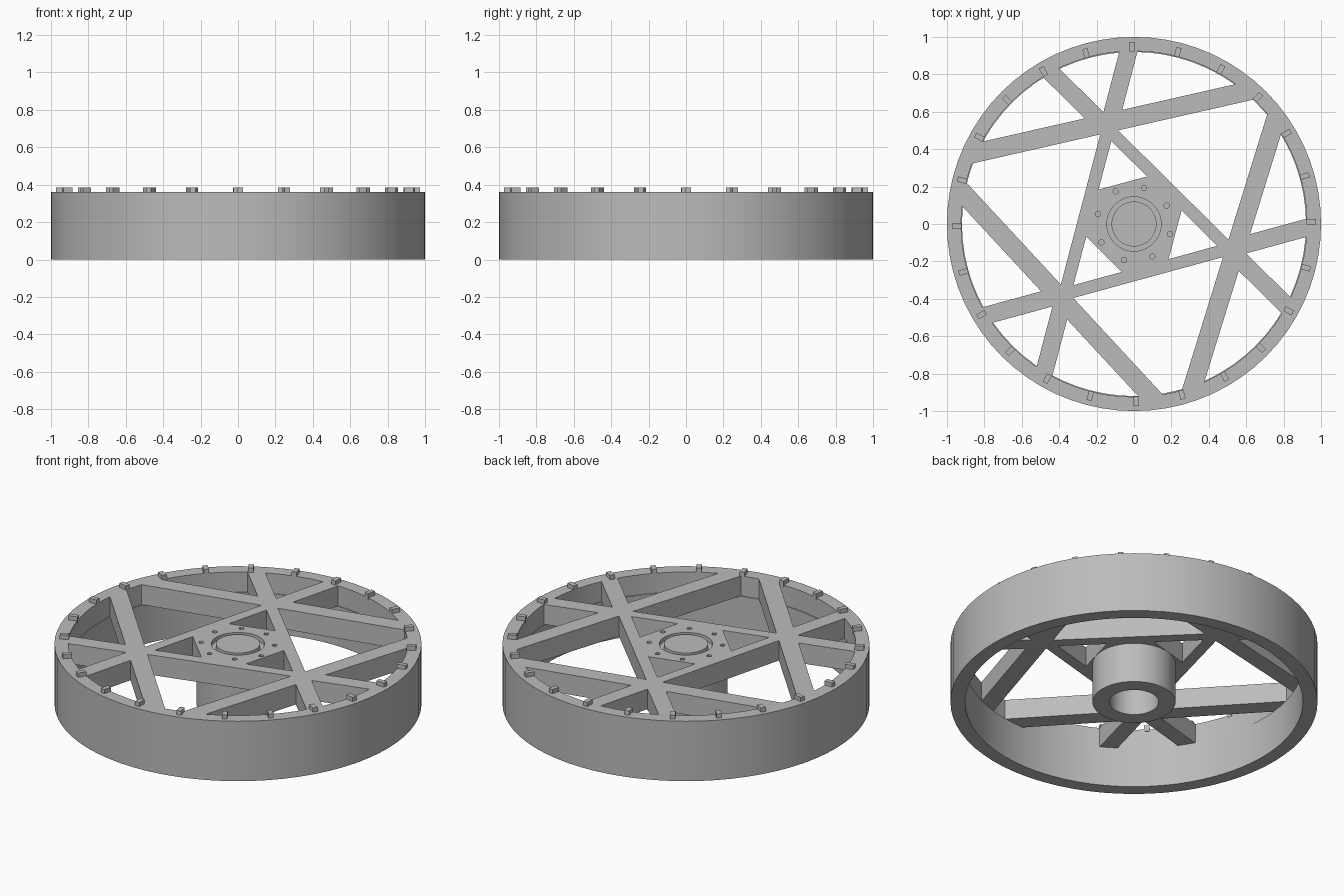
import bpy, bmesh
from math import sin, cos, radians, tau
from mathutils import Matrix

cube = bpy.data.objects.get("Cube")
if cube:
    bpy.data.objects.remove(cube)

SEG = 72
TOP, UNDER = 0.36, 0.24          # upper and lower face of the spoke web
RIM_IN = 0.925

grey = bpy.data.materials.new("plain grey")
grey.use_nodes = True
grey.diffuse_color = (0.5, 0.5, 0.5, 1)
grey.node_tree.nodes["Principled BSDF"].inputs["Base Color"].default_value = (0.5, 0.5, 0.5, 1)


def finish(name, bm):
    bmesh.ops.remove_doubles(bm, verts=bm.verts, dist=0.0002)
    bmesh.ops.recalc_face_normals(bm, faces=bm.faces)
    mesh = bpy.data.meshes.new(name)
    bm.to_mesh(mesh)
    bm.free()
    mesh.materials.append(grey)
    mesh.shade_smooth()
    mesh.set_sharp_from_angle(angle=radians(30))
    obj = bpy.data.objects.new(name, mesh)
    bpy.context.collection.objects.link(obj)
    return obj


def lathe(name, profile, closed=False):
    bm = bmesh.new()
    verts = [bm.verts.new((r, 0, z)) for r, z in profile]
    pairs = list(zip(verts, verts[1:] + verts[:1]))
    edges = [bm.edges.new(p) for p in (pairs if closed else pairs[:-1])]
    bmesh.ops.spin(bm, geom=verts + edges, cent=(0, 0, 0), axis=(0, 0, 1),
                   angle=tau, steps=SEG, use_duplicate=False)
    return finish(name, bm)


def circle(radius, n=SEG, cx=0, cy=0):
    return [(cx + radius * cos(tau * i / n), cy + radius * sin(tau * i / n)) for i in range(n)]


def clip(poly, angle, dist, side):
    """Keep the part of poly beyond (side 1) or short of (side -1) a line."""
    nx, ny = cos(radians(angle)), sin(radians(angle))
    out = []
    for p, q in zip(poly, poly[1:] + poly[:1]):
        a = side * (p[0] * nx + p[1] * ny - dist)
        b = side * (q[0] * nx + q[1] * ny - dist)
        if a >= 0:
            out.append(p)
        if a * b < 0:
            t = a / (a - b)
            out.append((p[0] + t * (q[0] - p[0]), p[1] + t * (q[1] - p[1])))
    return out


# Openings between the spokes, each bounded by spoke edges and the rim
CHORD, CHORD_HALF = 0.558, 0.051         # outer crossing spokes
SPOKE, ARM_HALF, INNER_HALF = 0.263, 0.047, 0.033
openings = []
for k in range(3):
    turn = 120 * k
    chord, next_chord = 102.8 + turn, -17.2 + turn
    right, left, hub = 45.3 + turn, 165.3 + turn, 105 + turn
    outside = (chord, CHORD + CHORD_HALF, 1)
    low, high = SPOKE - ARM_HALF, SPOKE + ARM_HALF
    for lines in (
        [outside, (right, low, -1)],
        [outside, (right, high, 1), (left, high, 1)],
        [outside, (left, low, -1)],
        [(chord, CHORD - CHORD_HALF, -1), (next_chord, CHORD - CHORD_HALF, -1),
         (right, SPOKE + INNER_HALF, 1)],
        [(hub, 0.227, 1), (right, SPOKE - INNER_HALF, -1), (left, SPOKE - INNER_HALF, -1)],
    ):
        poly = circle(RIM_IN)
        for line in lines:
            poly = clip(poly, *line)
        openings.append(poly)

# Bolt holes and the ring groove around the hub centre
for i in range(8):
    a = radians(29.5 + 45 * i)
    openings.append(circle(0.014, 12, 0.2 * cos(a), 0.2 * sin(a)))
openings.append(circle(0.145))

# Spoke web: filled outline with openings, extruded
curve = bpy.data.curves.new("web_outline", "CURVE")
curve.dimensions = "2D"
curve.fill_mode = "BOTH"
curve.extrude = (TOP - UNDER) / 2
for poly in [circle(1)] + openings:
    spline = curve.splines.new("POLY")
    spline.points.add(len(poly) - 1)
    for point, (x, y) in zip(spline.points, poly):
        point.co = (x, y, 0, 1)
    spline.use_cyclic_u = True
outline = bpy.data.objects.new("web_outline", curve)
bpy.context.collection.objects.link(outline)
bpy.context.view_layer.update()
flat = bpy.data.meshes.new_from_object(
    outline.evaluated_get(bpy.context.evaluated_depsgraph_get()))
bm = bmesh.new()
bm.from_mesh(flat)
bmesh.ops.translate(bm, verts=bm.verts, vec=(0, 0, (TOP + UNDER) / 2))
bpy.data.objects.remove(outline)
bpy.data.meshes.remove(flat)
finish("spoke_web", bm)

# Rim wall below the web
lathe("rim", [(0.92, 0), (1, 0), (1, UNDER), (0.92, UNDER)], closed=True)

# Hub barrel with a bore underneath and a grooved cap on top
lathe("hub", [(0, UNDER), (0.134, UNDER), (0.134, 0), (0.226, 0), (0.226, UNDER),
              (0.145, UNDER), (0.145, 0.335), (0.12, 0.335), (0.12, TOP), (0, TOP)])

# Small lugs around the top of the rim
bm = bmesh.new()
for i in range(24):
    place = (Matrix.Rotation(radians(0.7 + 15 * i), 4, "Z")
             @ Matrix.Translation((0.948, 0, 0.367))
             @ Matrix.Diagonal((0.05, 0.028, 0.036, 1)))
    bmesh.ops.create_cube(bm, size=1, matrix=place)
finish("rim_lugs", bm)
